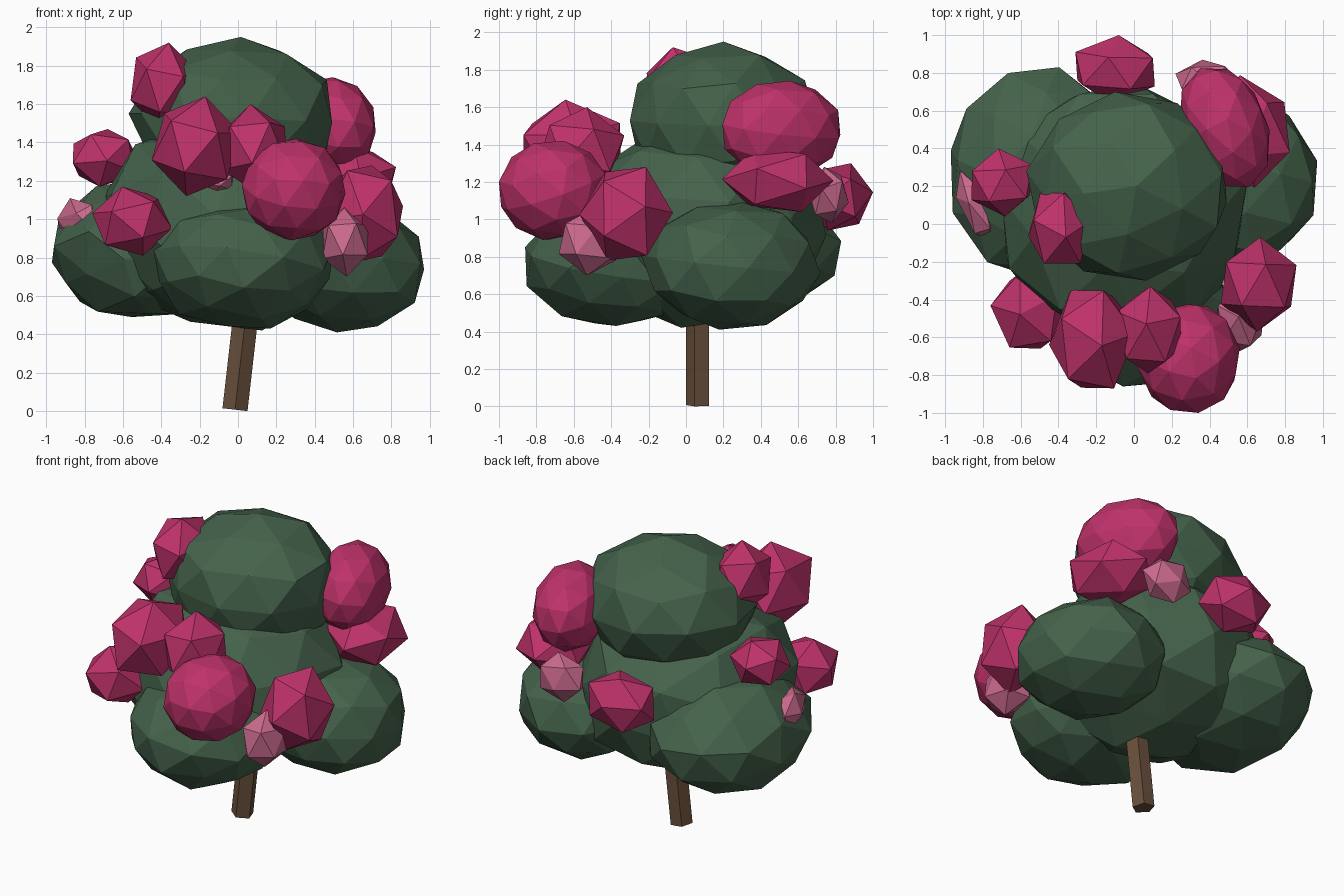
import bpy, bmesh, math, random
from mathutils import Matrix, Vector, Euler

if "Cube" in bpy.data.objects:
    bpy.data.objects.remove(bpy.data.objects["Cube"])

random.seed(11)


def material(name, rgb):
    m = bpy.data.materials.new(name)
    m.diffuse_color = (*rgb, 1)
    m.use_nodes = True
    m.node_tree.nodes["Principled BSDF"].inputs["Base Color"].default_value = m.diffuse_color
    return m


GREEN = material("leaf green", (0.058, 0.122, 0.070))
MAGENTA = material("blossom magenta", (0.52, 0.032, 0.145))
PINK = material("pale pink", (0.60, 0.145, 0.27))
BROWN = material("bark brown", (0.14, 0.080, 0.045))


def finish(bm, name, mat):
    me = bpy.data.meshes.new(name)
    bm.to_mesh(me)
    bm.free()
    me.materials.append(mat)
    ob = bpy.data.objects.new(name, me)
    bpy.context.collection.objects.link(ob)
    return ob


def blob(name, mat, centre, radii, detail, yaw=0):
    """Randomly turned flat-faced ball, fitted to the given half sizes."""
    bm = bmesh.new()
    bmesh.ops.create_icosphere(bm, subdivisions=detail, radius=1)
    turn = Euler((random.uniform(-.4, .4), random.uniform(-.4, .4), random.uniform(0, 6.28))).to_matrix()
    for v in bm.verts:
        v.co = turn @ v.co
        if mat == GREEN:
            v.co *= random.uniform(0.95, 1.05)
    lo = [min(v.co[i] for v in bm.verts) for i in range(3)]
    hi = [max(v.co[i] for v in bm.verts) for i in range(3)]
    spin = Matrix.Rotation(math.radians(yaw), 3, "Z")
    for v in bm.verts:
        fit = Vector([((v.co[i] - lo[i]) / (hi[i] - lo[i]) * 2 - 1) * radii[i] for i in range(3)])
        v.co = spin @ fit + Vector(centre)
    return finish(bm, name, mat)


# Leaning five-sided trunk with one edge facing front
bm = bmesh.new()
bmesh.ops.create_cone(bm, cap_ends=True, segments=5, radius1=0.069, radius2=0.069, depth=0.7)
tilt = Matrix.Rotation(math.radians(6.5), 3, "Y") @ Matrix.Rotation(math.pi, 3, "Z")
for v in bm.verts:
    v.co = tilt @ v.co + Vector((0.024, 0.068, 0.355))
finish(bm, "trunk", BROWN)

# Foliage masses
for name, c, r in [
    ("foliage_top", (-0.04, 0.20, 1.53), (0.53, 0.50, 0.42)),
    ("foliage_middle", (-0.05, 0.08, 0.96), (0.65, 0.67, 0.54)),
    ("foliage_front", (0.03, -0.40, 0.76), (0.47, 0.46, 0.33)),
    ("foliage_left", (-0.50, 0.28, 0.85), (0.47, 0.55, 0.36)),
    ("foliage_right", (0.54, 0.24, 0.75), (0.43, 0.48, 0.34)),
]:
    blob(name, GREEN, c, r, 2)

# Large blossoms
for name, c, r, detail, yaw in [
    ("blossom_crown", (-0.39, -0.02, 1.70), (0.17, 0.19, 0.22), 1, 0),
    ("blossom_left", (-0.70, 0.22, 1.32), (0.16, 0.18, 0.15), 1, 0),
    ("blossom_front_left", (-0.55, -0.46, 0.99), (0.21, 0.20, 0.18), 1, 0),
    ("blossom_front_high", (-0.22, -0.61, 1.38), (0.23, 0.26, 0.26), 1, 0),
    ("blossom_front_middle", (0.08, -0.56, 1.37), (0.17, 0.23, 0.23), 1, 0),
    ("blossom_front_large", (0.29, -0.71, 1.155), (0.27, 0.29, 0.265), 2, 0),
    ("blossom_front_right", (0.66, -0.32, 1.03), (0.20, 0.25, 0.25), 1, 0),
    ("blossom_back_right_large", (0.48, 0.51, 1.48), (0.22, 0.34, 0.26), 2, 20),
    ("blossom_back_right_low", (0.60, 0.49, 1.21), (0.22, 0.30, 0.17), 1, 10),
    ("blossom_back", (-0.10, 0.82, 1.12), (0.21, 0.18, 0.18), 1, 0),
]:
    blob(name, MAGENTA, c, r, detail, yaw)

# Small pale buds
for name, c, r, yaw in [
    ("bud_left", (-0.84, 0.10, 0.99), (0.08, 0.20, 0.12), 22),
    ("bud_front_right", (0.56, -0.51, 0.88), (0.12, 0.17, 0.18), 0),
    ("bud_back_right", (0.38, 0.76, 1.13), (0.16, 0.11, 0.15), 0),
    ("bud_front", (-0.10, -0.48, 1.20), (0.08, 0.09, 0.07), 0),
]:
    blob(name, PINK, c, r, 1, yaw)
